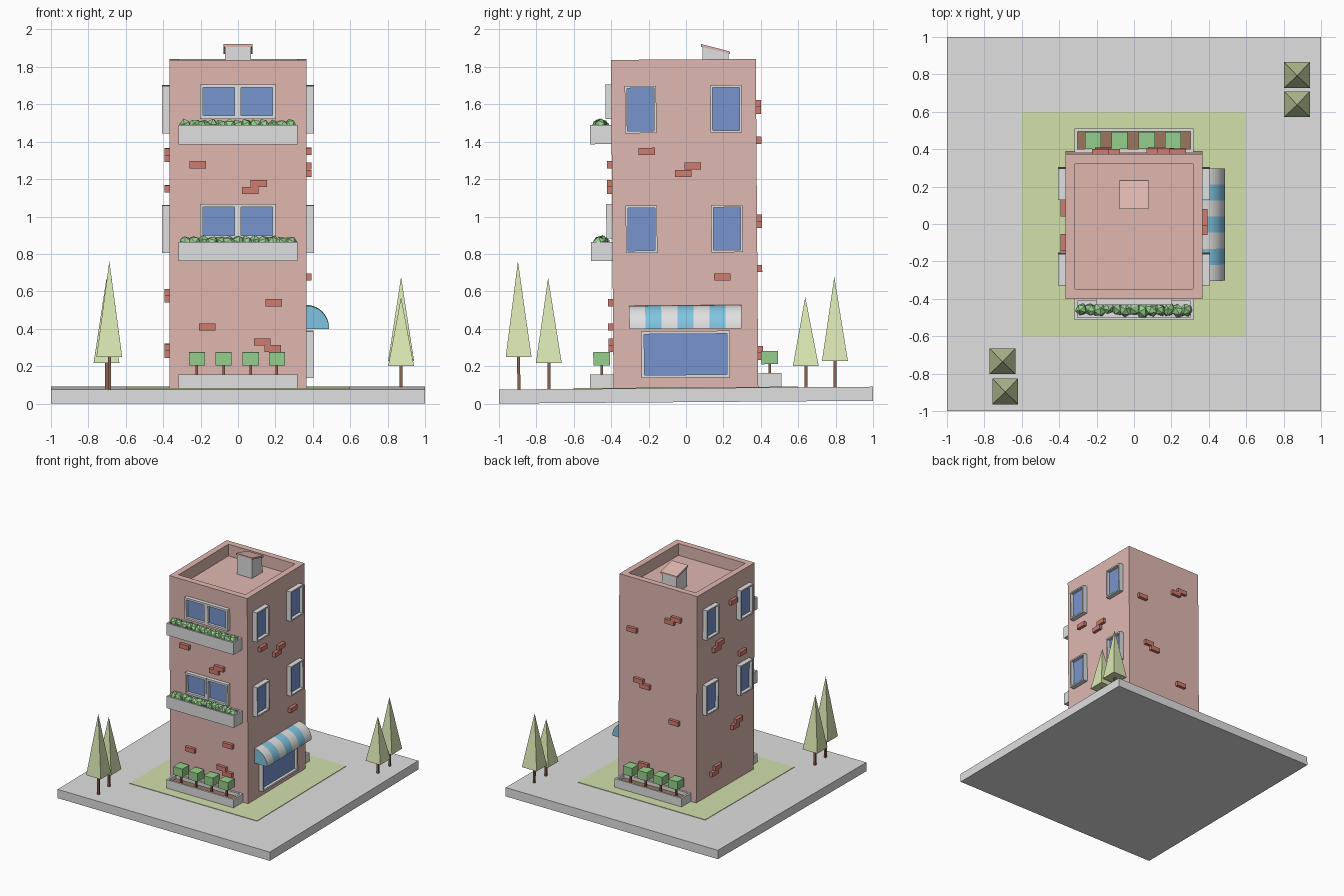
import bpy, bmesh, math, random
from mathutils import Matrix, Vector

random.seed(4)
if "Cube" in bpy.data.objects:
    bpy.data.objects.remove(bpy.data.objects["Cube"])


def linear(c):
    c /= 255
    return c / 12.92 if c < 0.04 else ((c + 0.055) / 1.055) ** 2.4


def material(name, *rgb):
    m = bpy.data.materials.new(name)
    m.use_nodes = True
    col = [linear(c) for c in rgb] + [1]
    m.diffuse_color = col
    m.node_tree.nodes["Principled BSDF"].inputs["Base Color"].default_value = col
    return m


wall = material("pink_wall", 224, 184, 177)
concrete = material("pale_concrete", 224, 224, 224)
glass = material("blue_glass", 120, 149, 205)
leaf = material("shrub_green", 150, 207, 140)
brick = material("red_brick", 207, 124, 112)
soil = material("brown_soil", 157, 118, 95)
bark = material("dark_bark", 140, 100, 78)
grass = material("pale_grass", 211, 224, 172)
needle = material("pale_tree_green", 222, 235, 182)
awning_blue = material("awning_blue", 128, 196, 224)

# The whole block leans very slightly backwards to the front
lean = Matrix.Rotation(0.0075, 4, "X")


def finish(name, bm, *mats):
    bmesh.ops.recalc_face_normals(bm, faces=bm.faces)
    bm.transform(lean)
    mesh = bpy.data.meshes.new(name)
    bm.to_mesh(mesh)
    bm.free()
    for m in mats:
        mesh.materials.append(m)
    ob = bpy.data.objects.new(name, mesh)
    bpy.context.collection.objects.link(ob)
    return ob


def add_box(bm, lo, hi):
    lo, hi = Vector(lo), Vector(hi)
    mat = Matrix.Translation((lo + hi) / 2) @ Matrix.Diagonal((*(hi - lo), 1))
    return bmesh.ops.create_cube(bm, size=1, matrix=mat)["verts"]


def box(name, lo, hi, mat):
    bm = bmesh.new()
    add_box(bm, lo, hi)
    return finish(name, bm, mat)


def recessed_box(name, lo, hi, normal, border, depth, mat, inner):
    """Box whose face along normal is inset and pushed in."""
    bm = bmesh.new()
    add_box(bm, lo, hi)
    n = Vector(normal)
    bm.normal_update()
    face = max(bm.faces, key=lambda f: f.normal.dot(n))
    bmesh.ops.inset_region(bm, faces=[face], thickness=border, use_even_offset=True)
    face = bmesh.ops.extrude_discrete_faces(bm, faces=[face])["faces"][0]
    bmesh.ops.translate(bm, verts=face.verts[:], vec=-n * depth)
    face.material_index = 1
    return finish(name, bm, mat, inner)


W, D = 0.367, 0.387      # building half width and half depth
GROUND = 0.0825

# Base
box("pavement", (-1, -1, 0.0075), (1, 1, GROUND), concrete)
box("lawn", (-0.6, -0.6, GROUND), (0.6, 0.6, GROUND + 0.004), grass)

# Building with sunken flat roof
recessed_box("building", (-W, -D, GROUND), (W, D, 1.84), (0, 0, 1), 0.052, 0.1, wall, wall)

# Chimney with sloping cap
bm = bmesh.new()
for v in add_box(bm, (-0.07, 0.102, 1.74), (0.07, 0.24, 1.905)):
    if v.co.z > 1.8 and v.co.y > 0.2:
        v.co.z -= 0.035
finish("chimney", bm, concrete)
bm = bmesh.new()
for v in add_box(bm, (-0.077, 0.095, 1.907), (0.077, 0.248, 1.921)):
    if v.co.y > 0.2:
        v.co.z -= 0.04
finish("chimney_cap", bm, wall)

for floor, z in (("lower", 0), ("upper", 0.64)):
    # Front double windows
    for side, x in (("right", -0.203), ("left", 0)):
        recessed_box(f"front_window_{floor}_{side}", (x, -D - 0.032, 0.885 + z),
                     (x + 0.202, -D, 1.07 + z), (0, -1, 0), 0.017, 0.022, concrete, glass)
    # Side windows
    for s in (-1, 1):
        for place, y in (("front", -0.231), ("rear", 0.226)):
            xs = sorted((s * W, s * (W + 0.04)))
            recessed_box(f"side_window_{floor}_{place}_{s}", (xs[0], y - 0.084, 0.807 + z),
                         (xs[1], y + 0.084, 1.06 + z), (s, 0, 0), 0.012, 0.028, concrete, glass)
    # Balcony planter filled with faceted bushes
    top = 0.868 + z * 0.975
    recessed_box(f"balcony_planter_{floor}", (-0.317, -0.502, top - 0.102),
                 (0.317, -D, top), (0, 0, 1), 0.014, 0.03, concrete, concrete)
    bm = bmesh.new()
    for i in range(13):
        x = -0.28 + 0.56 * i / 12
        place = (Matrix.Translation((x, -0.445 + random.uniform(-0.01, 0.01), top - 0.005))
                 @ Matrix.Rotation(random.uniform(0, 6), 4, "Z")
                 @ Matrix.Rotation(random.uniform(0, 6), 4, "X")
                 @ Matrix.Diagonal((random.uniform(0.03, 0.045), 0.035, 0.042, 1)))
        bmesh.ops.create_icosphere(bm, subdivisions=1, radius=1, matrix=place)
    finish(f"balcony_bushes_{floor}", bm, leaf)

# Shop window
recessed_box("shop_window", (W, -0.237, 0.138), (W + 0.036, 0.237, 0.388),
             (1, 0, 0), 0.016, 0.024, concrete, glass)

# Striped quarter-round awning
bm = bmesh.new()
profile = [(W, 0.4)] + [(W + 0.12 * math.cos(a), 0.4 + 0.125 * math.sin(a))
                        for a in (i * math.pi / 20 for i in range(11))]
rings = [[bm.verts.new((x, -0.3 + 0.6 * k / 7, z)) for x, z in profile] for k in range(8)]
for k in range(7):
    for i in range(len(profile)):
        j = (i + 1) % len(profile)
        f = bm.faces.new((rings[k][i], rings[k][j], rings[k + 1][j], rings[k + 1][i]))
        f.material_index = k % 2
for ring in (rings[0], rings[-1]):
    bm.faces.new(ring).material_index = 1
awning = finish("awning", bm, concrete, awning_blue)
bpy.ops.object.select_all(action="DESELECT")
awning.select_set(True)
bpy.context.view_layer.objects.active = awning
bpy.ops.object.shade_smooth_by_angle(angle=math.radians(30))

# Ground planters with cube shrubs, front and back
for side, s in (("front", -1), ("back", 1)):
    ys = sorted((s * D, s * 0.512))
    recessed_box(f"{side}_planter", (-0.317, ys[0], GROUND), (0.317, ys[1], 0.159),
                 (0, 0, 1), 0.016, 0.03, concrete, soil)
    for n, x in enumerate((-0.22, -0.077, 0.068, 0.208)):
        y = s * 0.449
        box(f"{side}_shrub_stem_{n}", (x - 0.007, y - 0.007, 0.12),
            (x + 0.007, y + 0.007, 0.21), bark)
        box(f"{side}_shrub_{n}", (x - 0.043, y - 0.045, 0.207),
            (x + 0.043, y + 0.045, 0.278), leaf)

# Protruding bricks: (position along wall, height)
bricks = {
    "front": [(-0.215, 1.28), (0.11, 1.18), (0.065, 1.142), (0.19, 0.542),
              (-0.165, 0.412), (0.13, 0.333), (0.185, 0.297)],
    "back": [(-0.18, 1.6), (-0.12, 1.565), (0.235, 1.405), (0.17, 0.99),
             (0.11, 0.955), (-0.165, 0.72), (0.12, 0.285), (0.17, 0.25)],
    "left": [(-0.2, 1.35), (0.045, 1.27), (-0.005, 1.23), (0.2, 0.675)],
    "right": [(-0.085, 1.63), (0.095, 1.345), (0.14, 1.31), (-0.21, 1.15),
              (-0.16, 0.595), (-0.115, 0.56), (0.12, 0.3), (0.165, 0.263)],
}
for side, spots in bricks.items():
    bm = bmesh.new()
    for u, z in spots:
        if side in ("front", "back"):
            c = Vector((u, D if side == "back" else -D, z))
            half = Vector((0.044, 0.026, 0.019))
        else:
            c = Vector((W if side == "left" else -W, u, z))
            half = Vector((0.026, 0.044, 0.019))
        add_box(bm, c - half, c + half)
    finish(f"{side}_wall_bricks", bm, brick)

# Four-sided trees: x, y, crown bottom, crown top
trees = [(-0.688, -0.893, 0.255, 0.768), (-0.703, -0.732, 0.222, 0.677),
         (0.872, 0.642, 0.196, 0.565), (0.872, 0.798, 0.222, 0.672)]
for n, (x, y, low, high) in enumerate(trees):
    box(f"tree_trunk_{n}", (x - 0.008, y - 0.008, GROUND - 0.01),
        (x + 0.008, y + 0.008, low + 0.02), bark)
    bm = bmesh.new()
    place = Matrix.Translation((x, y, (low + high) / 2)) @ Matrix.Rotation(math.pi / 4, 4, "Z")
    bmesh.ops.create_cone(bm, cap_ends=True, segments=4, radius1=0.069 * math.sqrt(2),
                          radius2=0, depth=high - low, matrix=place)
    bmesh.ops.remove_doubles(bm, verts=bm.verts, dist=0.0001)
    finish(f"tree_crown_{n}", bm, needle)
